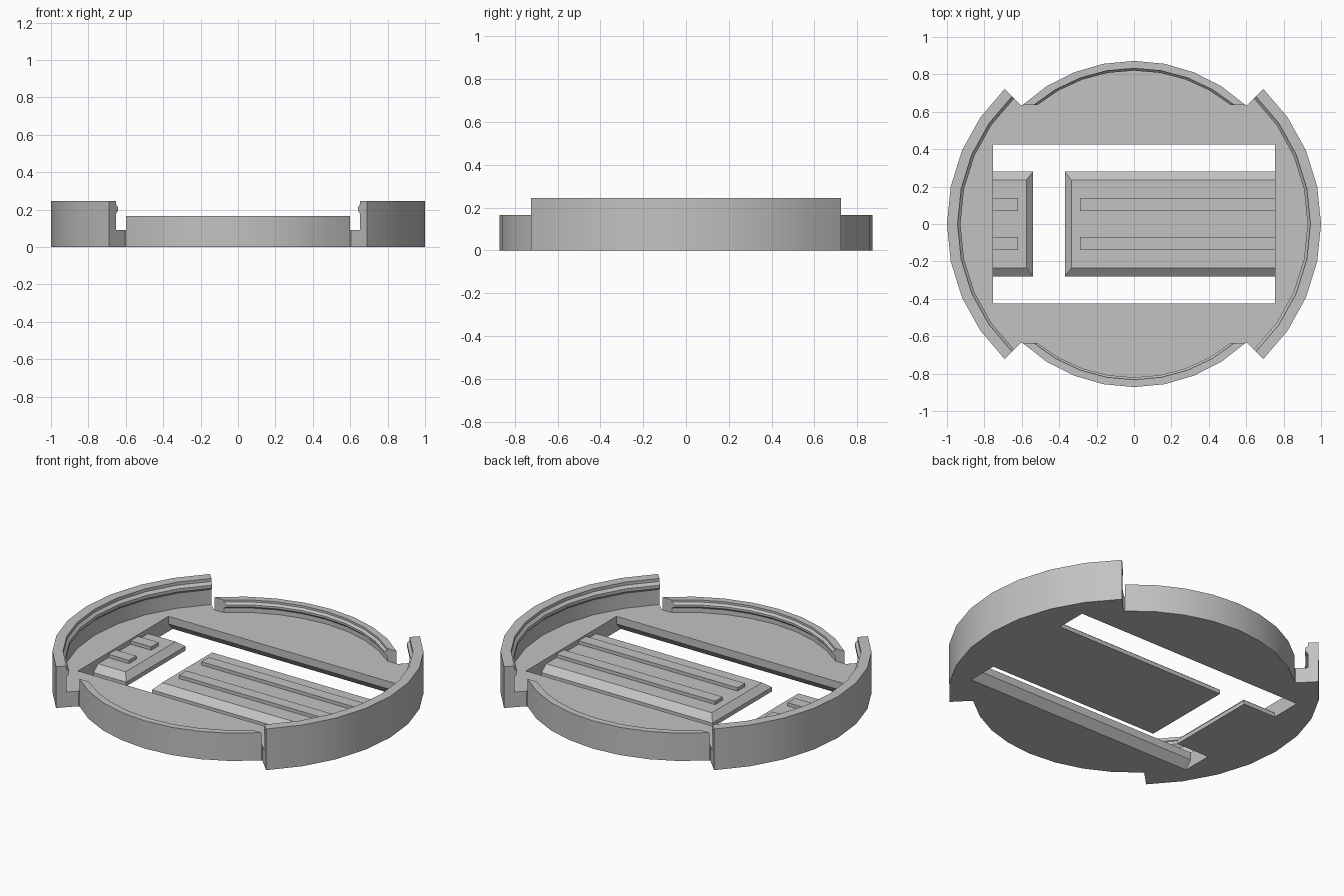
import bpy, bmesh
from math import asin, cos, sin, pi, radians

cube = bpy.data.objects.get("Cube")
if cube:
    bpy.data.objects.remove(cube, do_unlink=True)

grey = bpy.data.materials.new("plain_grey")
grey.use_nodes = True
tone = (0.54, 0.54, 0.54, 1)
grey.diffuse_color = tone
grey.node_tree.nodes["Principled BSDF"].inputs["Base Color"].default_value = tone

FLOOR = 0.09
SEGMENTS = 8
SIDE_HALF_ANGLE = radians(46.3)
SIDE_INNER, END_INNER = 0.943, 0.832
END_CUT = 0.635          # the end walls stop on this straight line
HOLE_X, HOLE_Y = 0.755, 0.425


def loft(name, loops, smooth=False):
    """Closed solid through loops of equal length, capped at both ends."""
    bm = bmesh.new()
    rows = [[bm.verts.new(p) for p in loop] for loop in loops]
    n = len(rows[0])
    for a, b in zip(rows, rows[1:]):
        for i in range(n):
            j = (i + 1) % n
            bm.faces.new((a[i], a[j], b[j], b[i]))
    bm.faces.new(rows[0])
    bm.faces.new(rows[-1])
    bmesh.ops.recalc_face_normals(bm, faces=bm.faces)
    mesh = bpy.data.meshes.new(name)
    bm.to_mesh(mesh)
    bm.free()
    mesh.materials.append(grey)
    obj = bpy.data.objects.new(name, mesh)
    bpy.context.collection.objects.link(obj)
    if smooth:
        bpy.ops.object.select_all(action='DESELECT')
        obj.select_set(True)
        bpy.context.view_layer.objects.active = obj
        bpy.ops.object.shade_smooth_by_angle(angle=radians(30))
    return obj


def rect(x0, x1, y0, y1, z):
    return [(x0, y0, z), (x1, y0, z), (x1, y1, z), (x0, y1, z)]


def side_arc(r, turn):
    """Points of a side arc, evenly spaced about the direction turn."""
    angles = [turn + SIDE_HALF_ANGLE * (2 * i / SEGMENTS - 1) for i in range(SEGMENTS + 1)]
    return [(r * cos(a), r * sin(a)) for a in angles]


def end_arc(r, turn):
    """Points of a front or back arc, cut off on a straight line."""
    half = pi / 2 - asin(END_CUT / r)
    angles = [turn + half * (2 * i / SEGMENTS - 1) for i in range(SEGMENTS + 1)]
    return [(r * cos(a), r * sin(a)) for a in angles]


def wall(name, arc, turn, outer, inner, height, bead):
    """Curved wall with a bevelled bead inside, near the rim."""
    lip, slope = bead
    profile = [(outer, 0), (outer, height), (inner, height), (inner, height - lip),
               (inner - slope, height - lip - slope),
               (inner - slope, height - 2 * lip - slope),
               (inner, height - 2 * lip - 2 * slope), (inner, 0)]
    columns = [[(x, y, z) for x, y in arc(r, turn)] for r, z in profile]
    return loft(name, list(zip(*columns)), smooth=True)


# Raised walls
wall("left_wall", side_arc, 0, 1.0, SIDE_INNER, 0.245, (0.018, 0.015))
wall("right_wall", side_arc, pi, 1.0, SIDE_INNER, 0.245, (0.018, 0.015))
wall("back_wall", end_arc, pi / 2, 0.872, END_INNER, 0.165, (0.012, 0.012))
wall("front_wall", end_arc, -pi / 2, 0.872, END_INNER, 0.165, (0.012, 0.012))

# Floor outline, with the small corners between the walls
corner = 0.605
outline = side_arc(SIDE_INNER, 0) + [(corner, END_CUT)]
outline += end_arc(END_INNER, pi / 2) + [(-corner, END_CUT)]
outline += side_arc(SIDE_INNER, pi) + [(-corner, -END_CUT)]
outline += end_arc(END_INNER, -pi / 2) + [(corner, -END_CUT)]
floor = loft("floor", [[(x, y, z) for x, y in outline] for z in (0, FLOOR)])

# Rectangular opening, undercut along its long edges
flare, mid = 0.04, 0.045
section = [(-HOLE_Y - 2 * flare, -mid), (HOLE_Y + 2 * flare, -mid), (HOLE_Y, mid),
           (HOLE_Y, 0.2), (-HOLE_Y, 0.2), (-HOLE_Y, mid)]
cutter = loft("opening_cutter", [[(x, y, z) for y, z in section] for x in (-HOLE_X, HOLE_X)])
cutter.hide_render = True
cut = floor.modifiers.new("opening", 'BOOLEAN')
cut.operation = 'DIFFERENCE'
cut.solver = 'EXACT'
cut.object = cutter
bpy.ops.object.select_all(action='DESELECT')
floor.select_set(True)
bpy.context.view_layer.objects.active = floor
bpy.ops.object.modifier_apply(modifier=cut.name)
bpy.data.objects.remove(cutter, do_unlink=True)


# Tongues reaching into the opening, each with two raised ribs
def tongue(name, root, tip, rib_tip):
    half, edge, top = 0.28, 0.025, 0.06
    inset = 0.035 if tip < root else -0.035
    loft(name, [rect(root, tip, -half, half, 0),
                rect(root, tip, -half, half, edge),
                rect(root, tip + inset, -half + 0.045, half - 0.045, top)])
    for side, y in (("back", 0.105), ("front", -0.105)):
        loft(f"{name}_{side}_rib", [rect(root, rib_tip, y - 0.035, y + 0.035, z)
                                    for z in (top - 0.005, top + 0.02)])


tongue("long_tongue", HOLE_X, -0.37, -0.29)
tongue("short_tongue", -HOLE_X, -0.54, -0.62)
